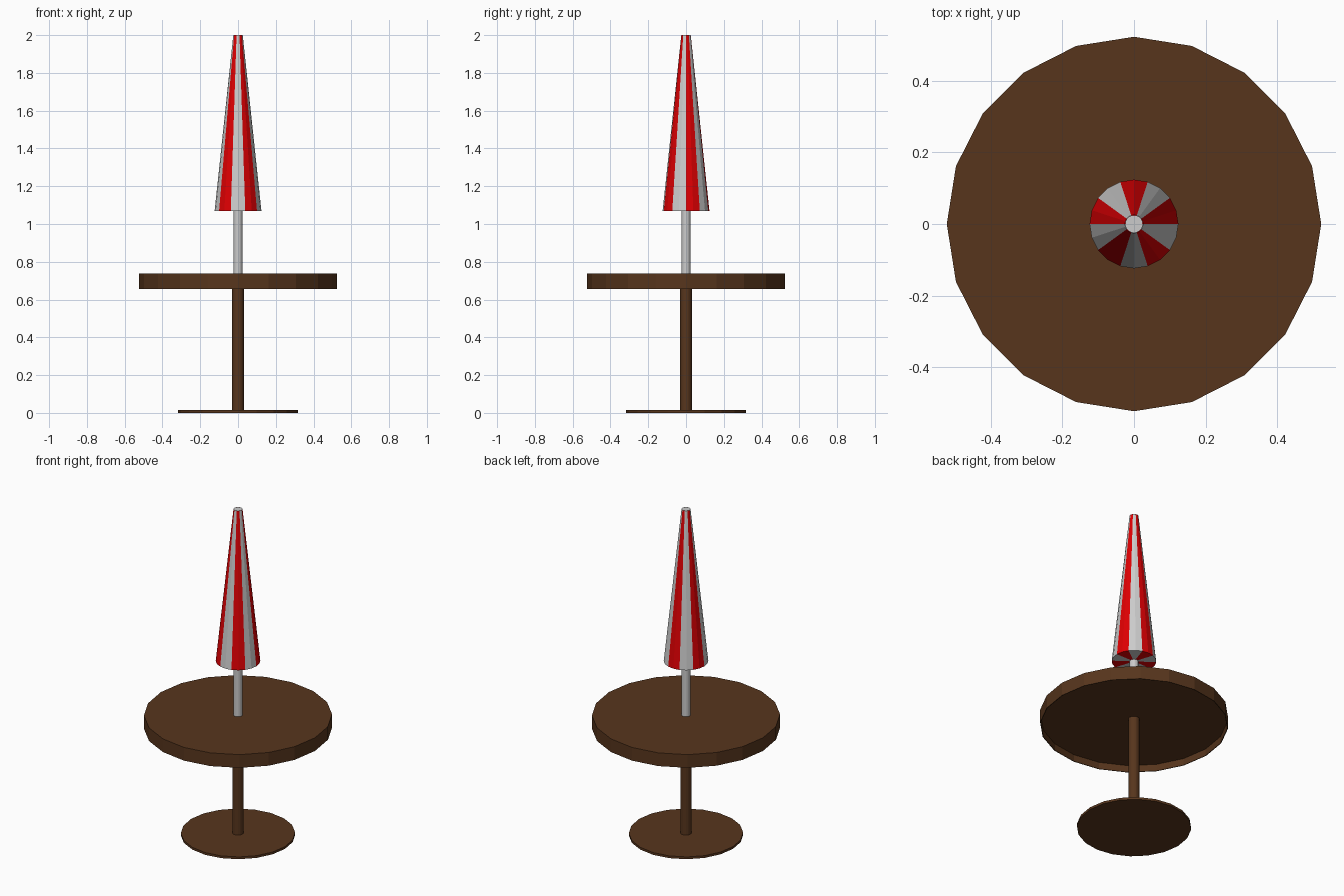
import bpy, bmesh
from math import cos, sin, tau

if "Cube" in bpy.data.objects:
    bpy.data.objects.remove(bpy.data.objects["Cube"])

SIDES = 20


def material(name, rgb):
    m = bpy.data.materials.new(name)
    m.diffuse_color = (*rgb, 1)
    m.use_nodes = True
    m.node_tree.nodes["Principled BSDF"].inputs["Base Color"].default_value = m.diffuse_color
    return m


brown = material("brown wood", (0.095, 0.036, 0.012))
red = material("red cloth", (0.75, 0.0, 0.001))
white = material("pale cloth", (0.8, 0.8, 0.8))


def lathe(name, profile, mats=(), stripe=False, caps=True):
    """Spin (radius, z) points around the z axis, capping the ends if asked."""
    bm = bmesh.new()
    rings = [[bm.verts.new((r * cos(tau * i / SIDES), r * sin(tau * i / SIDES), z))
              for i in range(SIDES)] for r, z in profile]
    for lower, upper in zip(rings, rings[1:]):
        for i in range(SIDES):
            j = (i + 1) % SIDES
            f = bm.faces.new((lower[i], lower[j], upper[j], upper[i]))
            f.material_index = (i // 2) % 2 if stripe else 0
    if caps:
        bm.faces.new(rings[0][::-1])
        bm.faces.new(rings[-1])
    mesh = bpy.data.meshes.new(name)
    bm.to_mesh(mesh)
    bm.free()
    for m in mats:
        mesh.materials.append(m)
    ob = bpy.data.objects.new(name, mesh)
    bpy.context.collection.objects.link(ob)


# table: the top has a thin rim hanging below a recessed underside
lathe("base_plate", [(0.318, 0), (0.318, 0.014)], [brown])
lathe("table_leg", [(0.031, 0.014), (0.031, 0.698)], [brown])
lathe("table_top", [(0.519, 0.698), (0.519, 0.656), (0.523, 0.656), (0.523, 0.737)], [brown])

# parasol pole
lathe("parasol_pole", [(0.0245, 0.737), (0.0245, 2.0)])

# folded canopy: two facets per stripe, closed underneath
lathe("folded_canopy", [(0.0245, 1.068), (0.124, 1.068), (0.025, 2.0)],
      [red, white], stripe=True, caps=False)
